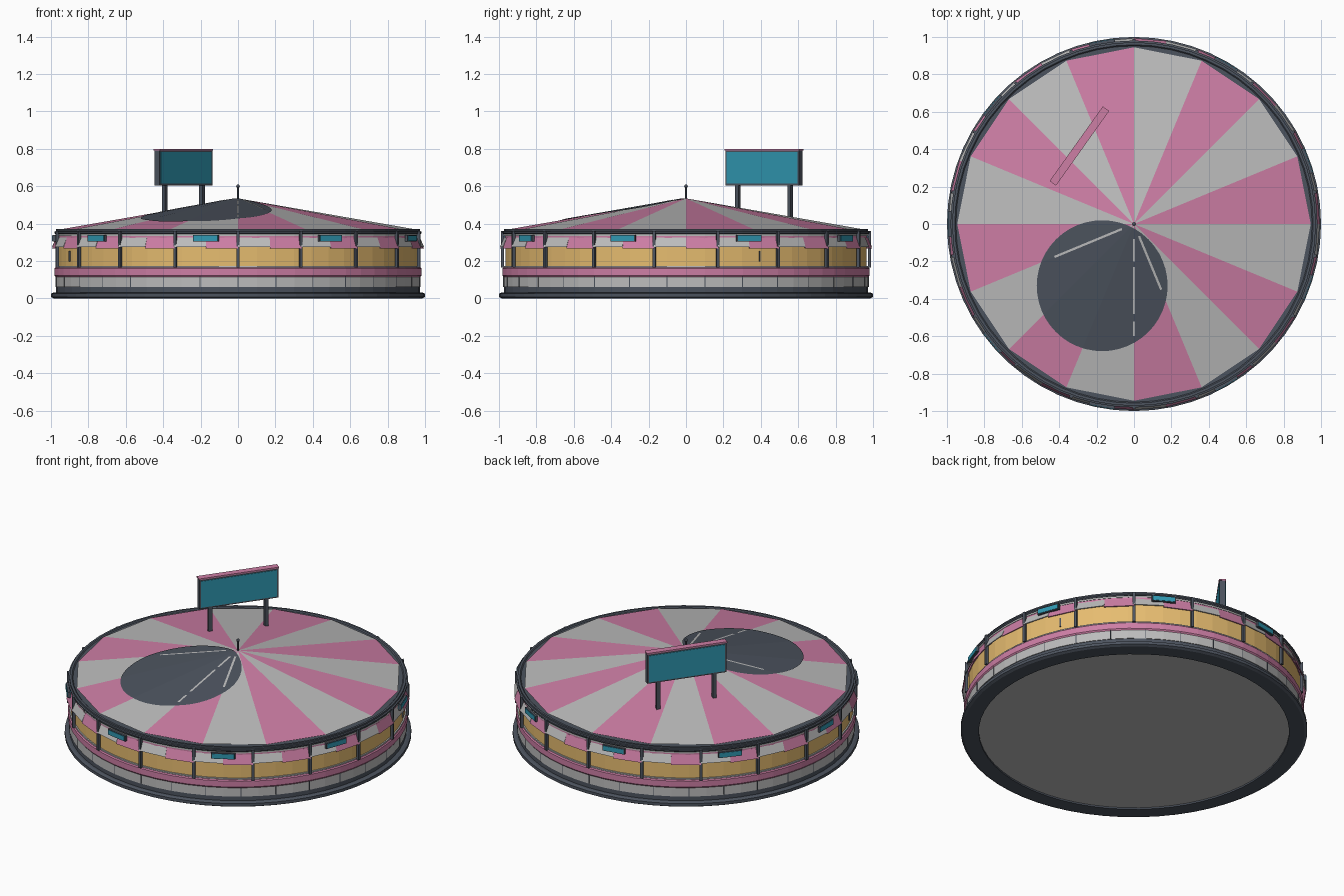
import bpy, bmesh, math
from mathutils import Matrix, Vector

cube = bpy.data.objects.get("Cube")
if cube:
    bpy.data.objects.remove(cube, do_unlink=True)


def material(name, rgb):
    # sRGB bytes to linear
    lin = [((c / 255 + 0.055) / 1.055) ** 2.4 for c in rgb] + [1.0]
    m = bpy.data.materials.new(name)
    m.use_nodes = True
    m.diffuse_color = lin
    m.node_tree.nodes["Principled BSDF"].inputs["Base Color"].default_value = lin
    return m


GREY = material("light grey", (188, 188, 188))
PINK = material("pink", (205, 126, 165))
YELLOW = material("warm yellow", (230, 188, 112))
TEAL = material("teal", (48, 152, 178))
DARK = material("dark slate", (76, 83, 94))


def finish(name, bm, *mats):
    mesh = bpy.data.meshes.new(name)
    bm.to_mesh(mesh)
    bm.free()
    for m in mats:
        mesh.materials.append(m)
    ob = bpy.data.objects.new(name, mesh)
    bpy.context.collection.objects.link(ob)
    return ob


def polar(r, deg, z):
    # Angle runs from the front (-y) towards +x
    a = math.radians(deg)
    return Vector((r * math.sin(a), -r * math.cos(a), z))


def ring(name, profile, mat, sides=60):
    # Closed (radius, height) profile turned round the z axis
    bm = bmesh.new()
    loops = [[bm.verts.new(polar(r, i * 360 / sides, z)) for r, z in profile]
             for i in range(sides)]
    n = len(profile)
    for i in range(sides):
        a, b = loops[i], loops[(i + 1) % sides]
        for j in range(n):
            k = (j + 1) % n
            bm.faces.new((a[j], b[j], b[k], a[k]))
    bmesh.ops.recalc_face_normals(bm, faces=bm.faces)
    return finish(name, bm, mat)


def band(name, r0, r1, z0, z1, mat):
    return ring(name, [(r0, z0), (r1, z0), (r1, z1), (r0, z1)], mat)


def boxes(name, size, places, mat):
    bm = bmesh.new()
    for place in places:
        bmesh.ops.create_cube(bm, size=1, matrix=place @ Matrix.Diagonal((*size, 1)))
    return finish(name, bm, mat)


def around(r, z, angles):
    return [Matrix.Translation(polar(r, a, z)) @ Matrix.Rotation(math.radians(a), 4, "Z")
            for a in angles]


# Base and floor
ring("base_plinth", [(0.895, 0), (0.985, 0), (1.0, 0.008), (1.0, 0.026), (0.985, 0.032),
                     (0.895, 0.032)], DARK)
bm = bmesh.new()
bmesh.ops.create_cone(bm, cap_ends=True, segments=60, radius1=0.9, radius2=0.9, depth=0.02,
                      matrix=Matrix.Translation((0, 0, 0.02)))
finish("floor", bm, GREY)
band("kick_band", 0.9, 0.972, 0.03, 0.062, DARK)
band("lower_wall", 0.9, 0.976, 0.06, 0.118, GREY)
boxes("lower_wall_seams", (0.004, 0.006, 0.056), around(0.975, 0.089, range(0, 360, 12)), DARK)

# Counter and main wall
ring("counter", [(0.9, 0.115), (0.976, 0.115), (0.982, 0.123), (0.982, 0.16),
                 (0.976, 0.166), (0.9, 0.166)], PINK)
band("counter_trim", 0.9, 0.974, 0.166, 0.174, GREY)
band("main_wall", 0.9, 0.966, 0.17, 0.345, YELLOW)
boxes("door_handles", (0.008, 0.012, 0.055), around(0.966, 0.225, (114, -68.5)), DARK)

# Fascia above the wall
band("fascia", 0.9, 0.971, 0.295, 0.334, PINK)
band("fascia_trim", 0.9, 0.974, 0.334, 0.346, GREY)

# Awning flaps, alternating in colour and length
bm = bmesh.new()
for i in range(36):
    a0, a1 = i * 10, i * 10 + 10
    drop = 0.268 if i % 2 else 0.276
    corners = [polar(0.973, a0, 0.326), polar(0.994, a0, drop),
               polar(0.994, a1, drop), polar(0.973, a1, 0.326)]
    face = bm.faces.new([bm.verts.new(c) for c in corners])
    face.material_index = i % 2
awning = finish("awning_flaps", bm, GREY, PINK)
thick = awning.modifiers.new("thickness", "SOLIDIFY")
thick.thickness = 0.005

# Posts and small hanging signs
boxes("posts", (0.016, 0.016, 0.195), around(0.982, 0.262, range(0, 360, 20)), DARK)
signs = around(0.984, 0.322, range(30, 390, 40))
boxes("sign_frames", (0.14, 0.014, 0.036), signs, DARK)
boxes("sign_panels", (0.13, 0.02, 0.028), signs, TEAL)

# Stepped roof rim
ring("roof_rim", [(0.85, 0.344), (0.976, 0.344), (0.981, 0.35), (0.981, 0.358),
                  (0.972, 0.36), (0.972, 0.37), (0.958, 0.37), (0.952, 0.364), (0.85, 0.364)], DARK)

# Striped pyramid roof
SIDES, EAVE, APEX, RADIUS = 16, 0.37, 0.535, 0.945
STEP = 360 / SIDES
bm = bmesh.new()
top = bm.verts.new((0, 0, APEX))
rim = [bm.verts.new(polar(RADIUS, i * STEP, EAVE)) for i in range(SIDES)]
for i in range(SIDES):
    f = bm.faces.new((rim[i], rim[(i + 1) % SIDES], top))
    f.material_index = i % 2
finish("striped_roof", bm, PINK, GREY)


def roof_height(x, y):
    turn = math.degrees(math.atan2(y, x)) % STEP - STEP / 2
    reach = math.hypot(x, y) * math.cos(math.radians(turn)) / math.cos(math.radians(STEP / 2))
    return APEX - (APEX - EAVE) * reach / RADIUS


# Round dark patch folded over the roof ridges
bm = bmesh.new()
bmesh.ops.create_circle(bm, cap_ends=True, segments=48, radius=0.35,
                        matrix=Matrix.Translation((-0.17, -0.33, 0)))
for i in range(SIDES // 2):
    a = math.radians(i * STEP)
    bmesh.ops.bisect_plane(bm, geom=bm.verts[:] + bm.edges[:] + bm.faces[:],
                           plane_co=(0, 0, 0), plane_no=(math.sin(a), -math.cos(a), 0))
for v in bm.verts:
    v.co.z = roof_height(v.co.x, v.co.y) + 0.004
bmesh.ops.recalc_face_normals(bm, faces=bm.faces)
if sum(f.normal.z for f in bm.faces) < 0:
    bmesh.ops.reverse_faces(bm, faces=bm.faces)
finish("roof_patch", bm, DARK)

# Light ridge strips showing through the patch: angle, inner and outer radius
bm = bmesh.new()
for angle, r0, r1 in ((-67.5, 0.07, 0.46), (0, 0.08, 0.2), (0, 0.23, 0.48), (0, 0.52, 0.6),
                      (22.5, 0.07, 0.38)):
    side = polar(0.006, angle + 90, 0)
    ends = [polar(r, angle, APEX - (APEX - EAVE) * r / RADIUS + 0.006) for r in (r0, r1)]
    bm.faces.new([bm.verts.new(c) for c in (ends[0] - side, ends[1] - side,
                                            ends[1] + side, ends[0] + side)])
finish("ridge_strips", bm, GREY)

# Finial
bm = bmesh.new()
bmesh.ops.create_cone(bm, cap_ends=True, segments=8, radius1=0.005, radius2=0.005, depth=0.08,
                      matrix=Matrix.Translation((0, 0, 0.56)))
bmesh.ops.create_uvsphere(bm, u_segments=10, v_segments=6, radius=0.01,
                          matrix=Matrix.Translation((0, 0, 0.6)))
finish("finial", bm, DARK)

# Rooftop billboard
stand = Matrix.Translation((-0.292, 0.417, 0)) @ Matrix.Rotation(math.radians(54.5), 4, "Z")


def on_stand(x, z):
    return stand @ Matrix.Translation((x, 0, z))


boxes("billboard_legs", (0.022, 0.022, 0.19), [on_stand(s * 0.172, 0.52) for s in (-1, 1)], DARK)
boxes("billboard_frame", (0.484, 0.034, 0.188), [on_stand(0, 0.699)], DARK)
boxes("billboard_panels", (0.466, 0.04, 0.168), [on_stand(0, 0.698)], TEAL)
boxes("billboard_cap", (0.49, 0.042, 0.008), [on_stand(0, 0.796)], PINK)
